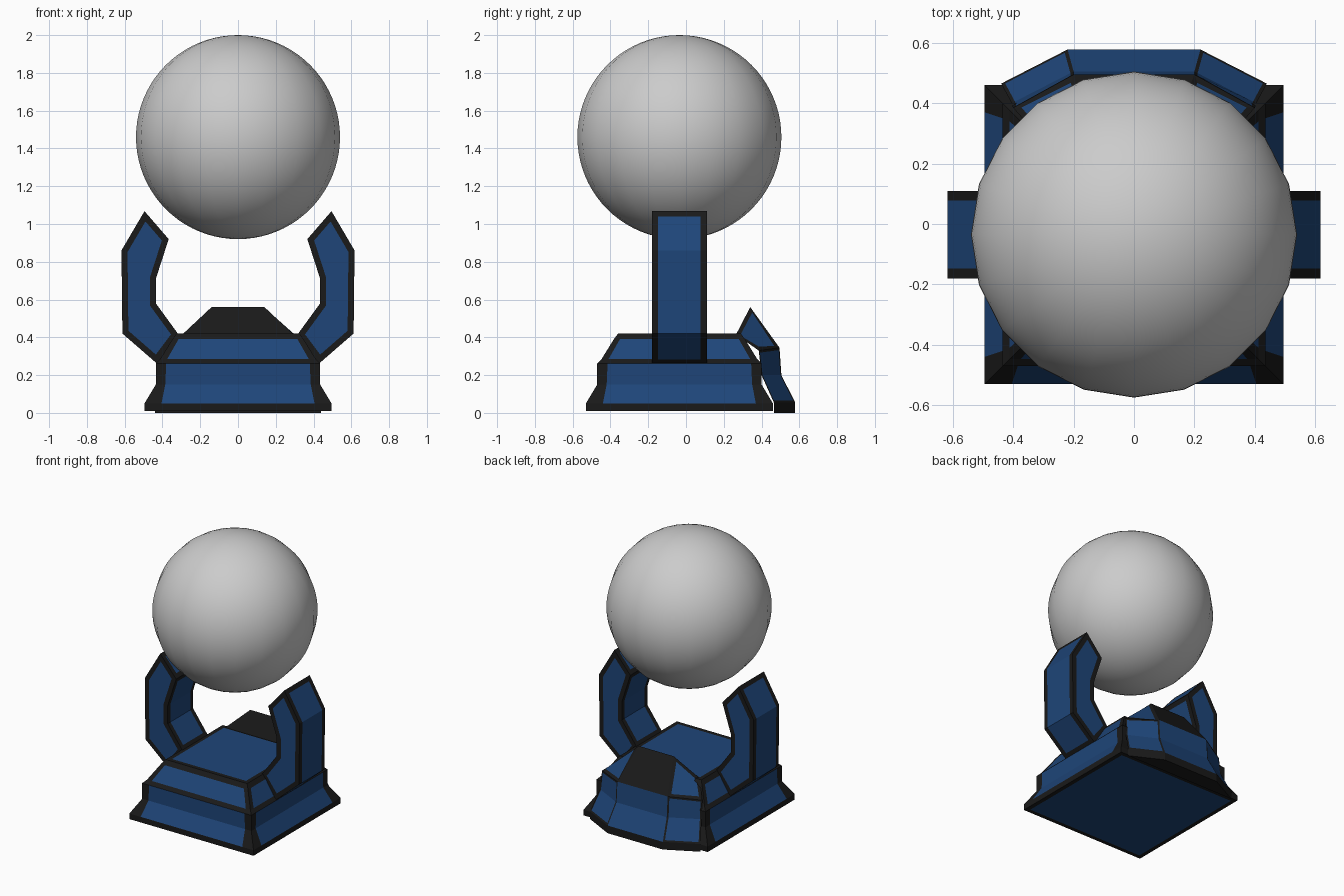
import bpy, bmesh
from mathutils import Vector

if "Cube" in bpy.data.objects:
    bpy.data.objects.remove(bpy.data.objects["Cube"])

CY = -0.035  # y centre of base, arms and ball


def material(name, rgb):
    m = bpy.data.materials.new(name)
    m.diffuse_color = (*rgb, 1)
    m.use_nodes = True
    m.node_tree.nodes["Principled BSDF"].inputs["Base Color"].default_value = m.diffuse_color
    return m


BLUE = material("blue_panel", (0.013, 0.06, 0.19))
BLACK = material("black_trim", (0.01, 0.01, 0.01))


def inset(bm, faces, width):
    """Leave the panel blue and turn its rim black."""
    res = bmesh.ops.inset_region(bm, faces=faces, thickness=width,
                                 use_boundary=True, use_even_offset=True)
    for f in res["faces"]:
        f.material_index = 1


def finish(bm, name):
    me = bpy.data.meshes.new(name)
    bm.to_mesh(me)
    bm.free()
    me.materials.append(BLUE)
    me.materials.append(BLACK)
    ob = bpy.data.objects.new(name, me)
    bpy.context.collection.objects.link(ob)
    return ob


def loft(bm, rings):
    """Closed loft; returns side faces by row, then bottom and top cap."""
    vs = [[bm.verts.new(p) for p in r] for r in rings]
    n = len(rings[0])
    rows = [[bm.faces.new((a[i], a[(i + 1) % n], b[(i + 1) % n], b[i]))
             for i in range(n)] for a, b in zip(vs, vs[1:])]
    bottom, top = bm.faces.new(vs[0][::-1]), bm.faces.new(vs[-1])
    bmesh.ops.recalc_face_normals(bm, faces=bm.faces[:])
    return rows, bottom, top


# Stepped square base: height, half width, half width of the blue panel
levels = [(0.01, 0.495, 0.405), (0.05, 0.495, 0.405), (0.15, 0.435, 0.385),
          (0.262, 0.435, 0.38), (0.285, 0.412, 0.375), (0.39, 0.347, 0.315),
          (0.42, 0.325, 0.295)]
rings = []
for z, h, c in levels:
    ring = []
    for dx, dy in ((1, 0), (0, 1), (-1, 0), (0, -1)):
        for t in (-h, -c, c):
            ring.append((dx * h - dy * t, CY + dy * h + dx * t, z))
    rings.append(ring)
bm = bmesh.new()
rows, bottom, top = loft(bm, rings)
for r, row in enumerate(rows):
    for i, f in enumerate(row):
        f.material_index = 0 if r in (1, 2, 4) and i % 3 == 1 else 1
inset(bm, [bottom], 0.03)
inset(bm, [top], 0.03)
finish(bm, "base")

# Faceted raised back block: outer corner and rear corner of each ring
sections = [((0.44, 0.465, 0), (0.22, 0.578, 0)),
            ((0.44, 0.465, 0.055), (0.22, 0.578, 0.055)),
            ((0.405, 0.40, 0.2), (0.2, 0.505, 0.2)),
            ((0.40, 0.385, 0.33), (0.2, 0.495, 0.345)),
            ((0.295, 0.265, 0.415), (0.14, 0.34, 0.56))]
bm = bmesh.new()
rows, bottom, top = loft(bm, [[a, b, (-b[0], b[1], b[2]), (-a[0], a[1], a[2])]
                              for a, b in sections])
for f in rows[0] + [rows[3][1], rows[3][3], bottom, top]:
    f.material_index = 1
for i in (0, 2):
    inset(bm, [rows[3][i]], 0.022)
    inset(bm, [rows[1][i], rows[2][i]], 0.012)
finish(bm, "back_block")

# Curved claw arm, extruded profile with trimmed panels, mirrored
profile = [(0.43, 0.262), (0.612, 0.42), (0.617, 0.86), (0.495, 1.068),
           (0.367, 0.92), (0.435, 0.71), (0.435, 0.58), (0.315, 0.415)]
bm = bmesh.new()
rows, front, back = loft(bm, [[(x, CY + s * 0.145, z) for x, z in profile]
                              for s in (-1, 1)])
side = rows[0]
for group in ([front], [back], side[0:3], [side[3]], side[4:7]):
    inset(bm, group, 0.032)
arm = finish(bm, "claw_arms")
mod = arm.modifiers.new("mirror", "MIRROR")
mod.use_axis[0] = True

# Ball floating between the arms
bpy.ops.mesh.primitive_uv_sphere_add(segments=20, ring_count=40, radius=0.54,
                                     location=(0, CY, 1.46))
ball = bpy.context.object
ball.name = "ball"
bpy.ops.object.shade_smooth()
